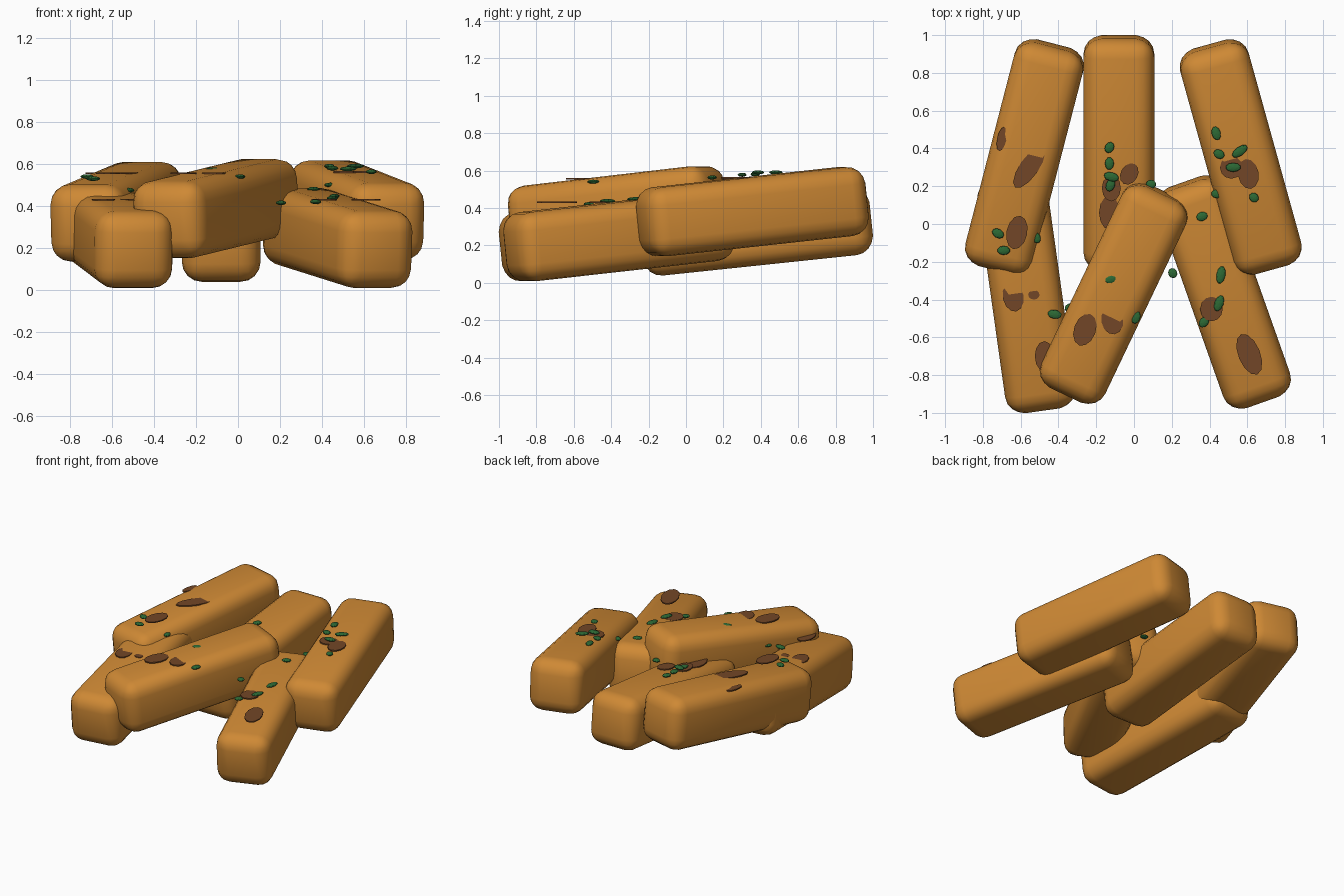
import bpy, bmesh, math
from mathutils import Matrix, Euler


def material(name, rgb):
    m = bpy.data.materials.new(name)
    m.diffuse_color = (*rgb, 1)
    return m


GOLD = material("golden crust", (0.62, 0.25, 0.035))
BROWN = material("toasted brown", (0.17, 0.062, 0.02))
GREEN = material("herb green", (0.025, 0.14, 0.035))


def finish(bm, name, mat, loc, rot):
    me = bpy.data.meshes.new(name)
    bm.to_mesh(me)
    bm.free()
    me.materials.append(mat)
    ob = bpy.data.objects.new(name, me)
    bpy.context.collection.objects.link(ob)
    ob.location, ob.rotation_euler = loc, rot
    return ob


# Rounded sticks, each rising towards the back
def stick(name, loc, yaw, length=1.22, width=0.375, height=0.37):
    bm = bmesh.new()
    bmesh.ops.create_cube(bm, size=1, matrix=Matrix.Diagonal((width, length, height, 1)))
    bmesh.ops.bevel(bm, geom=bm.edges[:], offset=0.095, segments=4,
                    profile=0.5, affect='EDGES')
    for f in bm.faces:
        f.smooth = True
    # slightly domed ends
    for v in bm.verts:
        if abs(v.co.y) > length / 2 - 0.001:
            v.co.y *= 1.006
    finish(bm, name, GOLD, loc, Euler((math.radians(6), 0, math.radians(yaw))))


stick("lower_stick_left", (-0.57, -0.37, 0.247), 8, 1.23)
stick("lower_stick_middle", (-0.08, 0.375, 0.277), 0, 1.23)
stick("lower_stick_right", (0.475, -0.36, 0.247), 19.5)
stick("upper_stick_left", (-0.58, 0.355, 0.372), -14.5)
stick("upper_stick_middle", (-0.105, -0.365, 0.387), -25.5, 1.18)
stick("upper_stick_right", (0.565, 0.355, 0.38), 15.5)

# Level toasted spots, partly sunk in the sloping tops: x, y, z, rx, ry, yaw
SPOTS = [
    (-0.62, -0.045, 0.556, 0.055, 0.09, -12), (-0.555, 0.30, 0.556, 0.05, 0.13, -35),
    (-0.70, 0.45, 0.556, 0.025, 0.065, -12),
    (-0.64, -0.385, 0.43, 0.055, 0.08, 12), (-0.53, -0.375, 0.43, 0.03, 0.025, 0),
    (-0.475, -0.70, 0.43, 0.05, 0.08, 0),
    (-0.13, 0.06, 0.438, 0.055, 0.09, 0), (-0.12, 0.19, 0.452, 0.05, 0.07, 0),
    (-0.025, 0.265, 0.46, 0.045, 0.06, -30),
    (-0.26, -0.56, 0.556, 0.058, 0.088, -20), (-0.115, -0.51, 0.556, 0.058, 0.075, 10),
    (0.515, 0.30, 0.562, 0.06, 0.06, 0), (0.605, 0.265, 0.562, 0.055, 0.08, 10),
    (0.61, -0.69, 0.43, 0.058, 0.115, 22), (0.41, -0.45, 0.43, 0.06, 0.065, 0),
]
for i, (x, y, z, rx, ry, yaw) in enumerate(SPOTS):
    bm = bmesh.new()
    bmesh.ops.create_cone(bm, cap_ends=True, segments=12, radius1=1, radius2=1, depth=0.008,
                          matrix=Matrix.Identity(4))
    bmesh.ops.scale(bm, vec=(rx, ry, 1), verts=bm.verts)
    finish(bm, f"toasted_spot_{i + 1}", BROWN, (x, y, z), (0, 0, math.radians(yaw)))

# Herb flakes: x, y, z, yaw of the long side, size
HERBS = [
    (-0.72, -0.05, 0.54, -30, 1), (-0.69, -0.14, 0.53, 0, 1), (-0.52, -0.07, 0.475, -60, 1),
    (-0.42, -0.478, 0.425, -10, 1.1), (-0.34, -0.445, 0.43, 15, .8),
    (-0.12, -0.29, 0.573, 20, 1.1), (0.01, -0.495, 0.54, 70, 1),
    (-0.13, 0.405, 0.48, 60, .9), (-0.13, 0.32, 0.475, 90, 1), (-0.12, 0.25, 0.475, -15, 1.2),
    (-0.125, 0.205, 0.465, 70, 1), (0.09, 0.21, 0.455, 0, .8),
    (0.36, 0.04, 0.48, 20, .9), (0.205, -0.26, 0.415, -60, .8), (0.46, -0.27, 0.447, 80, 1.4),
    (0.45, -0.42, 0.437, 70, 1.3), (0.37, -0.52, 0.42, 50, .9), (0.44, 0.16, 0.50, 0, .9),
    (0.435, 0.48, 0.59, -75, 1.1), (0.45, 0.37, 0.58, -30, .9), (0.56, 0.385, 0.59, 35, 1.4),
    (0.525, 0.30, 0.577, 0, 1.2), (0.635, 0.14, 0.563, -50, .8),
]
for i, (x, y, z, yaw, s) in enumerate(HERBS):
    bm = bmesh.new()
    bmesh.ops.create_icosphere(bm, subdivisions=2, radius=1)
    bmesh.ops.scale(bm, vec=(0.034 * s, 0.024, 0.011), verts=bm.verts)
    finish(bm, f"herb_flake_{i + 1}", GREEN, (x, y, z), (0, 0, math.radians(yaw)))
